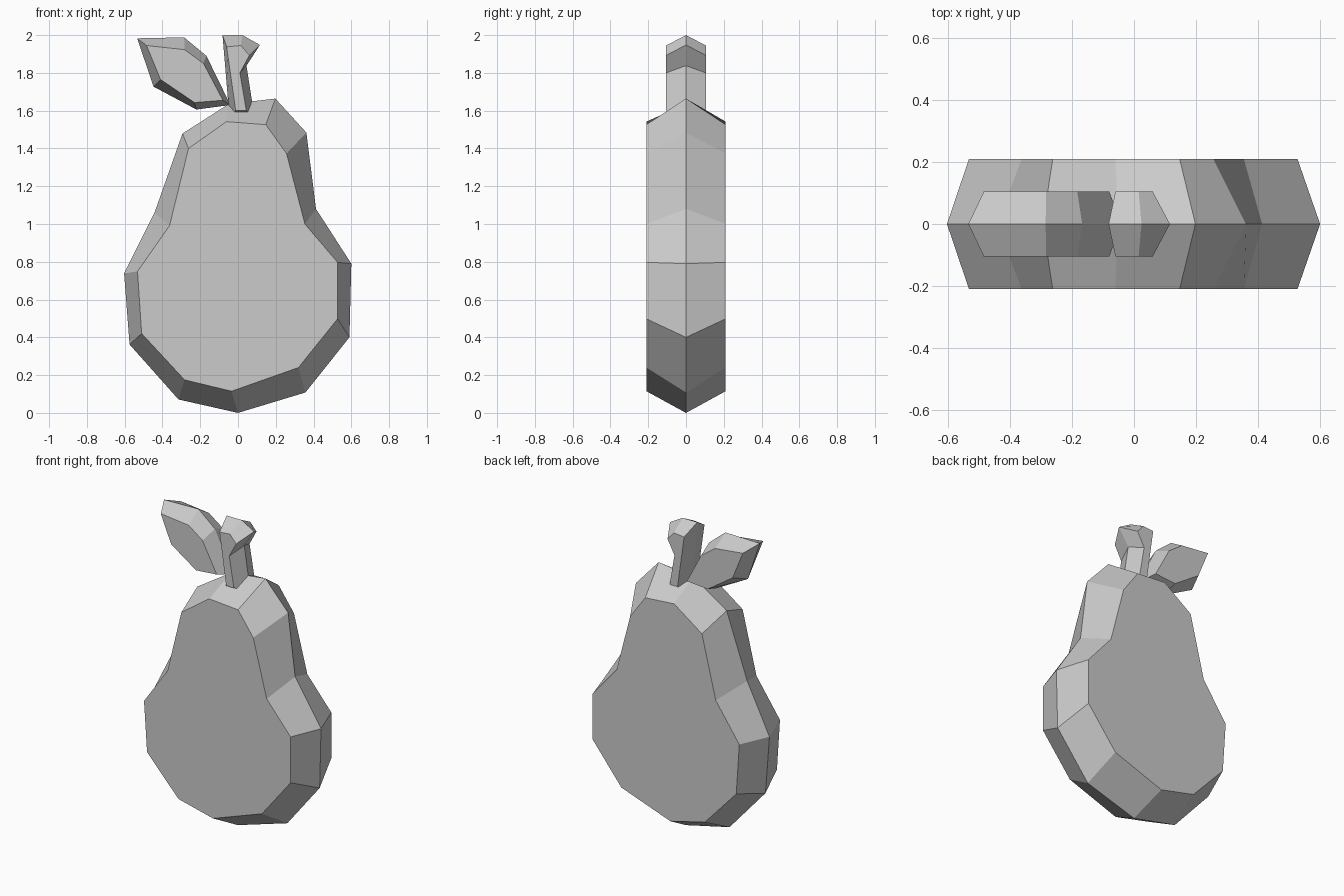
import bpy, bmesh


def bevelled_slab(name, half_depth, rim, face):
    """Flat front and back outlines joined to a wider rim at y = 0."""
    bm = bmesh.new()
    rings = [[bm.verts.new((x, y, z)) for x, z in outline]
             for outline, y in ((face, -half_depth), (rim, 0), (face, half_depth))]
    n = len(rim)
    for a, b in zip(rings, rings[1:]):
        for i in range(n):
            j = (i + 1) % n
            bm.faces.new((a[i], b[i], b[j], a[j]))
    bm.faces.new(rings[0])
    bm.faces.new(rings[2][::-1])
    bmesh.ops.recalc_face_normals(bm, faces=bm.faces[:])
    mesh = bpy.data.meshes.new(name)
    bm.to_mesh(mesh)
    bm.free()
    obj = bpy.data.objects.new(name, mesh)
    bpy.context.collection.objects.link(obj)
    return obj


# Pear-shaped fruit body
bevelled_slab(
    "pear_body", 0.21,
    rim=[(0, 0), (0.357, 0.108), (0.59, 0.40), (0.60, 0.79), (0.413, 1.08),
         (0.362, 1.484), (0.198, 1.664), (-0.05, 1.635), (-0.294, 1.479),
         (-0.442, 1.06), (-0.603, 0.738), (-0.574, 0.362), (-0.315, 0.071)],
    face=[(-0.034, 0.115), (0.32, 0.24), (0.527, 0.498), (0.527, 0.797), (0.354, 1.0),
          (0.257, 1.373), (0.147, 1.526), (-0.061, 1.542), (-0.262, 1.40),
          (-0.362, 0.992), (-0.532, 0.749), (-0.51, 0.42), (-0.283, 0.175)])

# Leaf leaning to the left
bevelled_slab(
    "leaf", 0.105,
    rim=[(-0.534, 1.983), (-0.447, 1.727), (-0.22, 1.606), (-0.04, 1.63),
         (-0.167, 1.89), (-0.285, 1.988)],
    face=[(-0.484, 1.945), (-0.41, 1.765), (-0.23, 1.643), (-0.08, 1.655),
          (-0.183, 1.85), (-0.283, 1.923)])

# Stem with a flared top
bevelled_slab(
    "stem", 0.105,
    rim=[(-0.082, 2.0), (-0.045, 1.56), (0.088, 1.56), (0.045, 1.838),
         (0.116, 1.948), (0.024, 2.0)],
    face=[(-0.06, 1.938), (-0.012, 1.6), (0.044, 1.6), (0.01, 1.80),
          (0.06, 1.893), (0.015, 1.945)])
